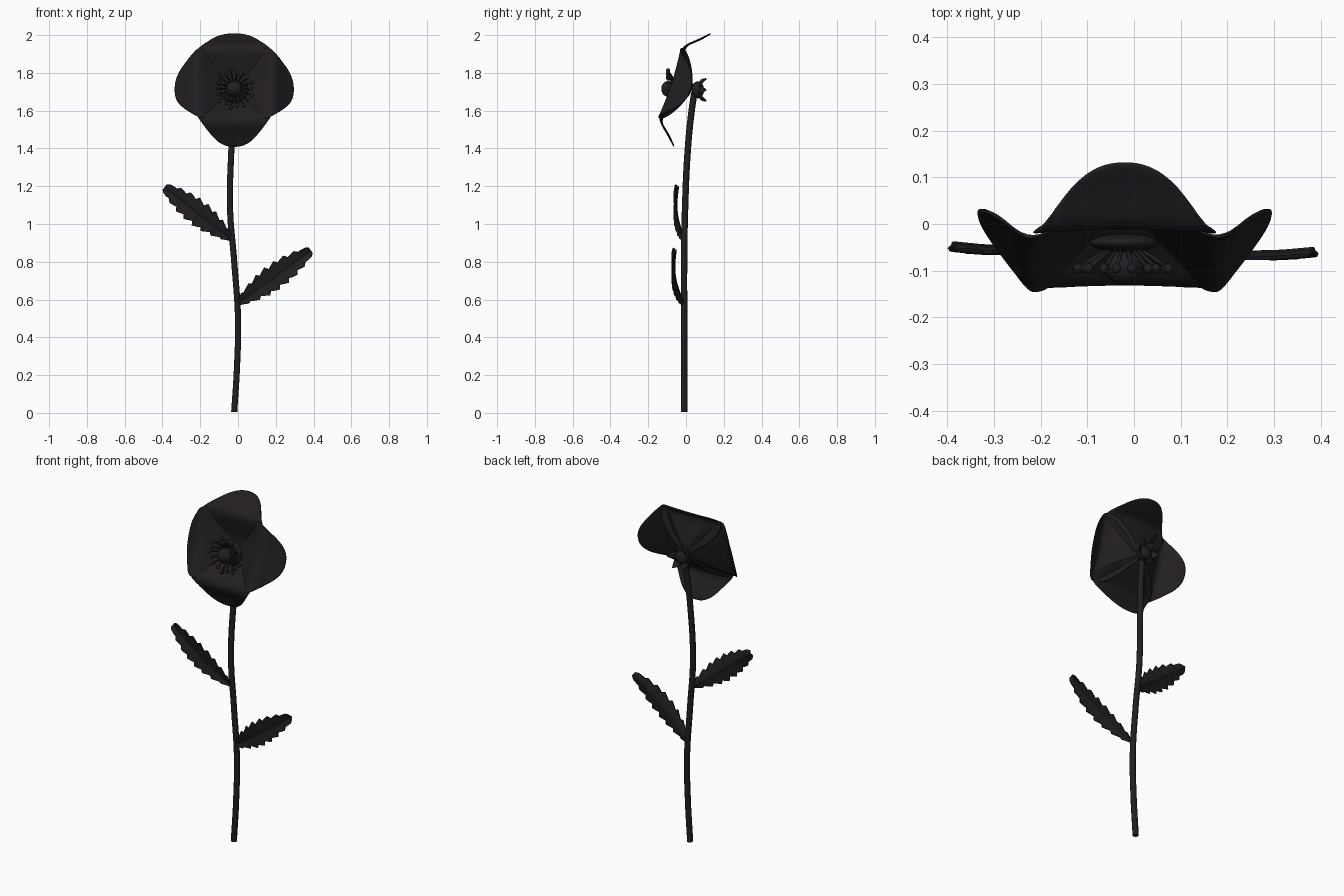
import bpy, bmesh, math
from mathutils import Matrix, Vector

if "Cube" in bpy.data.objects:
    bpy.data.objects.remove(bpy.data.objects["Cube"])

mat = bpy.data.materials.new("dark_iron")
mat.diffuse_color = (0.016, 0.013, 0.016, 1)
mat.use_nodes = True
mat.node_tree.nodes["Principled BSDF"].inputs["Base Color"].default_value = mat.diffuse_color


def finish(name, bm, smooth=True, thick=0, subsurf=0):
    me = bpy.data.meshes.new(name)
    bmesh.ops.recalc_face_normals(bm, faces=bm.faces)
    for f in bm.faces:
        f.smooth = smooth
    bm.to_mesh(me)
    bm.free()
    me.materials.append(mat)
    ob = bpy.data.objects.new(name, me)
    bpy.context.collection.objects.link(ob)
    if thick:
        m = ob.modifiers.new("thickness", 'SOLIDIFY')
        m.thickness, m.offset = thick, 0
    if subsurf:
        m = ob.modifiers.new("smooth", 'SUBSURF')
        m.levels = m.render_levels = subsurf
    return ob


def sheet(bm, nu, nv, func):
    """Grid of quads; func(s in -1..1, t in 0..1) gives a point."""
    rows = [[bm.verts.new(func(2 * i / nu - 1, j / nv)) for i in range(nu + 1)]
            for j in range(nv + 1)]
    for a, b in zip(rows, rows[1:]):
        for i in range(nu):
            bm.faces.new((a[i], a[i + 1], b[i + 1], b[i]))


def lerp(table, x):
    for (x0, y0), (x1, y1) in zip(table, table[1:]):
        if x <= x1:
            return y0 + (y1 - y0) * (x - x0) / (x1 - x0)
    return table[-1][1]


def tube(name, pts, radius):
    cu = bpy.data.curves.new(name, 'CURVE')
    cu.dimensions = '3D'
    cu.bevel_depth, cu.bevel_resolution, cu.use_fill_caps = radius, 3, True
    sp = cu.splines.new('BEZIER')
    sp.bezier_points.add(len(pts) - 1)
    for bp, p in zip(sp.bezier_points, pts):
        bp.co = p
        bp.handle_left_type = bp.handle_right_type = 'AUTO'
    cu.materials.append(mat)
    ob = bpy.data.objects.new(name, cu)
    bpy.context.collection.objects.link(ob)


def rod(bm, a, b, r):
    d = b - a
    m = Matrix.Translation((a + b) / 2) @ d.to_track_quat('Z', 'Y').to_matrix().to_4x4()
    bmesh.ops.create_cone(bm, cap_ends=True, segments=8, radius1=r, radius2=r,
                          depth=d.length, matrix=m)


def ball(bm, p, rx, ry, rz, seg=16):
    bmesh.ops.create_uvsphere(bm, u_segments=seg, v_segments=seg // 2, radius=1,
                              matrix=Matrix.Translation(p) @ Matrix.Diagonal((rx, ry, rz, 1)))


# Stem
tube("stem", [(-0.02, -0.01, 0.005), (-0.005, -0.01, 0.25), (0.0, -0.01, 0.5),
              (-0.02, -0.01, 0.8), (-0.042, -0.005, 1.08), (-0.035, 0.01, 1.4),
              (-0.025, 0.03, 1.6), (-0.02, 0.045, 1.7)], 0.017)

# Petals: cupped then rolled back at the rim, on a head tilted upward
head = Matrix.Translation((-0.02, 0.03, 1.71)) @ Matrix.Rotation(math.radians(72), 4, 'X')
cup = [(0, 0), (0.06, 0.025), (0.12, 0.065), (0.17, 0.1), (0.2, 0.11), (0.225, 0.095),
       (0.26, 0.05), (0.32, -0.005)]
width = [(0, 0.02), (0.2, 0.085), (0.4, 0.145), (0.6, 0.185), (0.78, 0.2), (0.92, 0.19), (1, 0.165)]


def petal_point(s, t, lift):
    r = 0.312 * t * (1 - 0.33 * abs(s) ** 2.4) + 0.005
    w = lerp(cup, r) + 0.035 * t * (s * s - 0.4) * (1 - t * 0.7) + lift * t
    return Vector((s * lerp(width, t), r, w))


for k, name in enumerate(("top_petal", "left_petal", "bottom_petal", "right_petal")):
    bm = bmesh.new()
    turn = head @ Matrix.Rotation(k * math.pi / 2, 4, 'Z')
    sheet(bm, 12, 14, lambda s, t: turn @ petal_point(s, t, 0.012 if k % 2 else 0))
    finish(name, bm, thick=0.008, subsurf=1)

# Flower centre: disc, seed head and ring of stamens
centre = Vector((-0.02, -0.04, 1.715))
bm = bmesh.new()
ball(bm, centre, 0.075, 0.02, 0.075, 24)
finish("centre_disc", bm)
bm = bmesh.new()
ball(bm, centre + Vector((0, -0.053, 0)), 0.042, 0.038, 0.042, 20)
finish("seed_head", bm)
bm = bmesh.new()
for i in range(18):
    a = 2 * math.pi * i / 18
    out = Vector((math.cos(a), 0, math.sin(a)))
    reach = 0.1 if i % 2 else 0.088
    tip = centre + out * reach + Vector((0, -0.055, 0))
    rod(bm, centre + out * 0.03 + Vector((0, -0.01, 0)), tip, 0.004)
    ball(bm, tip, 0.011, 0.011, 0.011, 10)
finish("stamens", bm)

# Calyx: knob and small sepals behind the flower
back = Vector((-0.02, 0.062, 1.71))
bm = bmesh.new()
ball(bm, back, 0.042, 0.034, 0.045, 18)
finish("calyx", bm)
bm = bmesh.new()
for i in range(6):
    a = 2 * math.pi * (i + 0.5) / 6
    m = Matrix.Translation(back) @ Matrix.Rotation(a, 4, 'Y')
    sheet(bm, 4, 6, lambda s, t: m @ Vector((
        s * 0.02 * math.sin(math.pi * (0.15 + 0.83 * t)), 0.01 + 0.035 * t * t, 0.028 + 0.04 * t)))
finish("sepals", bm, thick=0.008)


# Leaves: saw-toothed blade with a raised midrib
def leaf(name, base, tip, belly):
    base, tip = Vector(base), Vector(tip)
    along = tip - base
    side = Vector((-along.z, 0, along.x)).normalized()

    def spine(t):
        return base + along * t + Vector((0, -belly * math.sin(math.pi * t), 0))

    def point(s, t):
        half = lerp([(0, 0.014), (0.15, 0.045), (0.4, 0.072), (0.65, 0.07), (0.88, 0.045), (1, 0.022)], t)
        tooth = (t * 8) % 1 if t < 1 else 1
        half *= 0.72 + 0.28 * (tooth / 0.75 if tooth <= 0.75 else (1 - tooth) / 0.25)
        return spine(t) + side * s * half + Vector((0, -0.012 * abs(s), 0))

    bm = bmesh.new()
    sheet(bm, 4, 32, point)
    finish(name, bm, smooth=False, thick=0.007)
    tube(name + "_midrib", [spine(i / 4) for i in range(5)], 0.006)


leaf("right_leaf", (0.0, -0.012, 0.58), (0.385, -0.055, 0.86), 0.025)
leaf("left_leaf", (-0.035, -0.01, 0.92), (-0.388, -0.043, 1.195), 0.022)
